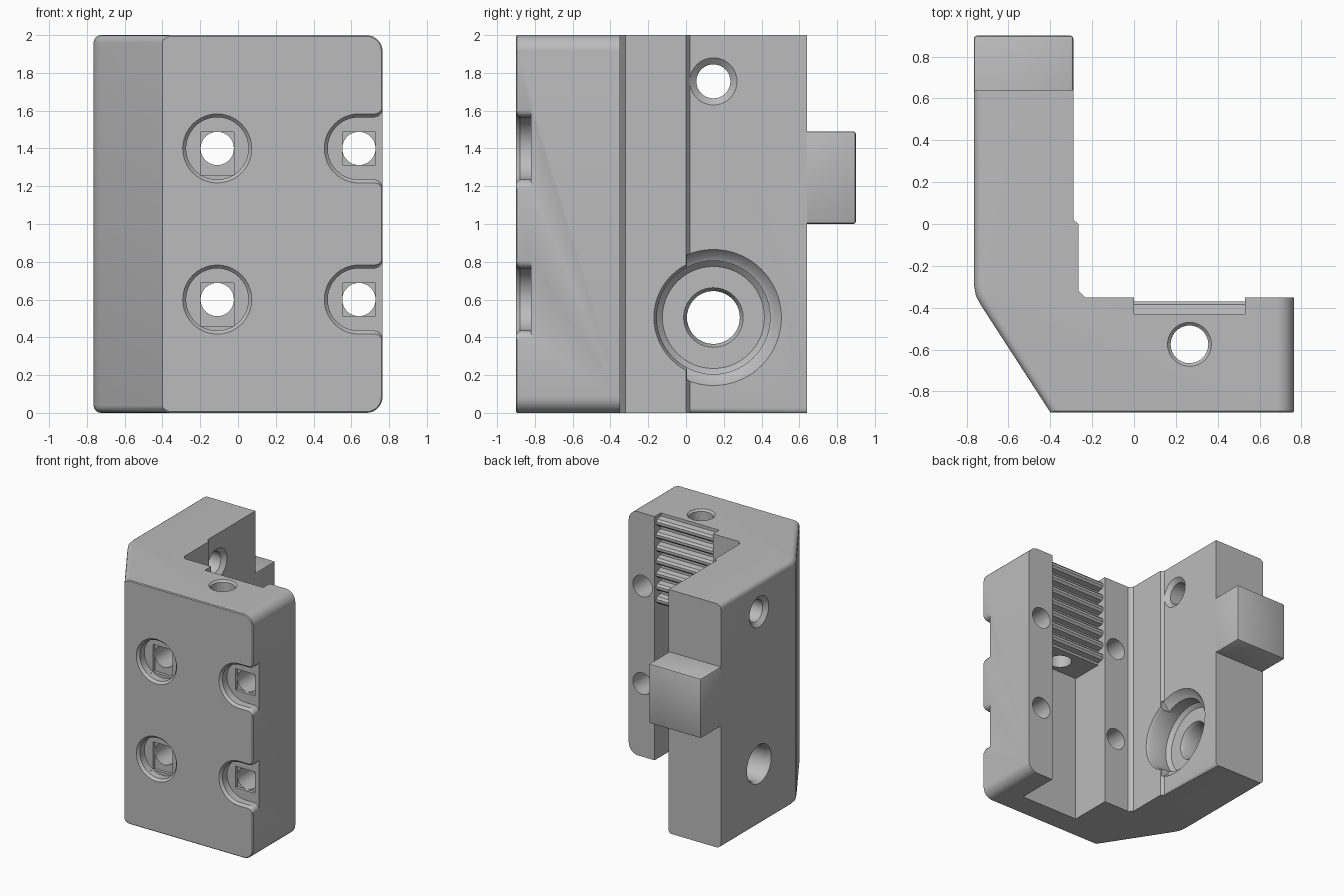
import bpy, bmesh, math
from mathutils import Vector

default = bpy.data.objects.get("Cube")
if default:
    bpy.data.objects.remove(default)

grey = bpy.data.materials.new("plain grey")
grey.use_nodes = True
COLOUR = (0.5, 0.5, 0.5, 1)
grey.diffuse_color = COLOUR
grey.node_tree.nodes["Principled BSDF"].inputs["Base Color"].default_value = COLOUR

AXES = {"x": lambda u, v, d: (d, u, v),
        "y": lambda u, v, d: (u, d, v),
        "z": lambda u, v, d: (u, v, d)}


def arc(cu, cv, r, start=0.0, end=360.0, n=40):
    """Points on an arc; a full turn leaves out the repeated last point."""
    steps = n if end - start >= 360 else n - 1
    angles = [math.radians(start + (end - start) * i / steps) for i in range(n)]
    return [(cu + r * math.cos(a), cv + r * math.sin(a)) for a in angles]


def loft(name, axis, sections):
    """Solid through a list of (outline, depth) sections along an axis."""
    bm = bmesh.new()
    rings = [[bm.verts.new(AXES[axis](u, v, d)) for u, v in pts] for pts, d in sections]
    bm.faces.new(rings[0])
    bm.faces.new(rings[-1])
    for a, b in zip(rings, rings[1:]):
        for i in range(len(a)):
            j = (i + 1) % len(a)
            bm.faces.new((a[i], a[j], b[j], b[i]))
    bmesh.ops.recalc_face_normals(bm, faces=bm.faces)
    mesh = bpy.data.meshes.new(name)
    bm.to_mesh(mesh)
    bm.free()
    ob = bpy.data.objects.new(name, mesh)
    bpy.context.collection.objects.link(ob)
    mesh.materials.append(grey)
    return ob


def rect(u0, u1, v0, v1):
    return [(u0, v0), (u1, v0), (u1, v1), (u0, v1)]


def bevel(ob, rule, width, segments):
    """Bevel the edges whose two end points satisfy the rule."""
    bm = bmesh.new()
    bm.from_mesh(ob.data)
    edges = [e for e in bm.edges if rule(e.verts[0].co, e.verts[1].co)]
    bmesh.ops.bevel(bm, geom=edges, offset=width, segments=segments,
                    profile=0.5, affect='EDGES', clamp_overlap=True)
    bm.to_mesh(ob.data)
    bm.free()


def combine(ob, tool, operation):
    mod = ob.modifiers.new("cut", 'BOOLEAN')
    mod.operation = operation
    mod.solver = 'EXACT'
    mod.object = tool
    bpy.context.view_layer.objects.active = ob
    bpy.ops.object.modifier_apply(modifier=mod.name)
    bpy.data.objects.remove(tool)


def near(value, target):
    return abs(value - target) < 0.002


def level_end(a, b):
    return near(a.z, b.z) and (near(a.z, 0) or near(a.z, 2))


# Angled body
plan = [(-.765, .64), (-.765, -.29), (-.755, -.345), (-.73, -.39), (-.4, -.9),
        (.765, -.9), (.765, -.35), (-.235, -.35), (-.265, -.32), (-.265, 0),
        (-.29, .02), (-.29, .64)]
body = loft("bracket_body", "z", [(plan, 0), (plan, 2)])

# Rounded outer ends of the front block, then of the arm
bevel(body, lambda a, b: level_end(a, b) and near(a.x, .765) and near(b.x, .765), .085, 8)
bevel(body, lambda a, b: level_end(a, b) and max(a.x, b.x) < -.39
      and min(a.x, b.x) < -.72 and a.y < .65 and not near(a.y, b.y), .04, 4)
bevel(body, lambda a, b: near(a.z, 0) and near(b.z, 0) and near(a.x, -.29)
      and near(b.x, -.29), .06, 5)
# Narrow chamfer around the front face
bevel(body, lambda a, b: near(a.y, -.9) and near(b.y, -.9)
      and not (a.x < -.38 and b.x < -.38), .018, 1)

# Locating tab on the back of the arm
tab = loft("tab", "y", [(rect(-.765, -.29, 1.0, 1.49), .5), (rect(-.765, -.29, 1.0, 1.49), .9)])
bevel(tab, lambda a, b: a.y > .8 or b.y > .8 or near(a.z, b.z), .014, 2)
combine(body, tab, 'UNION')

# Belt channel: toothed above, deep pocket below
channel = [(-.2, 2.1), (-.43, 2.1)]
PITCH = .106
for i in range(7):
    z = 1.955 - i * PITCH
    channel += [(-.43, z + .02), (-.385, z + .012), (-.37, z - .005),
                (-.37, z - .025), (-.385, z - .042), (-.43, z - .05)]
channel += [(-.43, 1.25), (-.70, 1.25), (-.70, -.1), (-.2, -.1)]
combine(body, loft("channel_cutter", "x", [(channel, 0), (channel, .53)]), 'DIFFERENCE')

# Tensioner hole down through the toothed block
hole = arc(.265, -.575, .09)
wide = arc(.265, -.575, .105)
combine(body, loft("tension_cutter", "z", [(hole, 1.1), (hole, 1.985), (wide, 2.0), (wide, 2.1)]),
        'DIFFERENCE')


def open_slot(cu, cv, r):
    """Round pocket that runs out through the side with flared lips."""
    lip = [(.725, r), (.745, r + .006), (.76, r + .022), (.766, r + .045), (.82, r + .045)]
    upper = [(u, cv + v) for u, v in reversed(lip)]
    lower = [(u, cv - v) for u, v in lip]
    return upper + arc(cu, cv, r, 90, 270, 30) + lower


# Front screw pockets, stepped seats and through holes
for z in (.6, 1.4):
    for x, outline in ((-.11, arc), (.64, open_slot)):
        inner, outer = outline(x, z, .165), outline(x, z, .183)
        combine(body, loft("pocket_cutter", "y", [(outer, -1), (outer, -.9), (inner, -.88),
                                                  (inner, -.82)]), 'DIFFERENCE')
        seat = rect(x - .088, x + .088, z - (.14 if x < 0 else .088), z + .088)
        combine(body, loft("seat_cutter", "y", [(seat, -.85), (seat, -.795)]), 'DIFFERENCE')
        bore = arc(x, z, .088)
        combine(body, loft("bore_cutter", "y", [(bore, -.84), (bore, -.2)]), 'DIFFERENCE')

# Arm holes, chamfered at both faces
Y = .145
for z, r, lip, inside in ((1.755, .09, .125, -.29), (.505, .14, .158, -.48)):
    small, large = arc(Y, z, r), arc(Y, z, lip)
    combine(body, loft("arm_hole_cutter", "x", [
        (large, -.9), (large, -.765), (small, -.735), (small, inside - .03),
        (large, inside), (large, -.2)]), 'DIFFERENCE')

# Bearing recess with a dished rim on the lower half of the step
recess, rim = arc(Y, .505, .30, n=56), arc(Y, .505, .315, n=56)
combine(body, loft("recess_cutter", "x", [(arc(Y, .505, .27, n=56), -.48), (recess, -.45),
                                          (recess, -.29), (rim, -.265), (rim, -.2)]), 'DIFFERENCE')


def dish(r):
    half = math.degrees(math.acos(-(Y - .005) / r))
    return arc(Y, .505, r, -half, half, 48)


combine(body, loft("dish_cutter", "x", [(dish(.295), -.35), (dish(.325), -.335), (dish(.36), -.29),
                                        (dish(.36), -.2)]), 'DIFFERENCE')

# Smooth curves, keep sharp edges
bpy.ops.object.select_all(action='DESELECT')
body.select_set(True)
bpy.context.view_layer.objects.active = body
bpy.ops.object.shade_smooth_by_angle(angle=math.radians(32))
